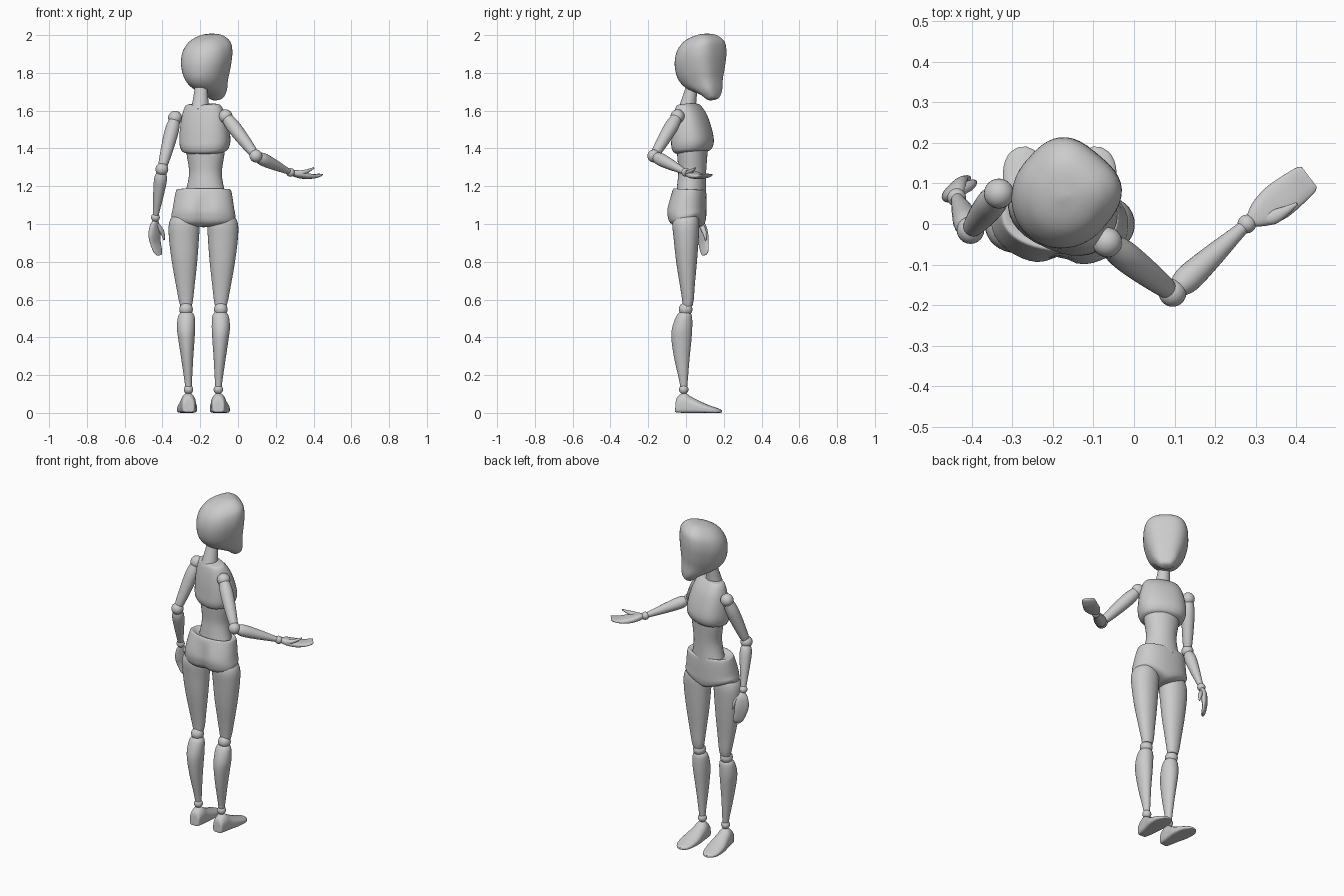
import bpy, bmesh, math
from mathutils import Vector, Matrix


def smooth(obj, angle=50):
    bpy.ops.object.select_all(action='DESELECT')
    obj.select_set(True)
    bpy.context.view_layer.objects.active = obj
    bpy.ops.object.shade_smooth_by_angle(angle=math.radians(angle))


def catmull(stations, steps):
    """Smooth interpolation of station tuples."""
    out, n = [], len(stations)
    for i in range(n - 1):
        p0, p1, p2, p3 = (stations[max(0, min(n - 1, i + k))] for k in (-1, 0, 1, 2))
        for s in range(steps):
            t = s / steps
            out.append([0.5 * (2 * b + (c - a) * t + (2 * a - 5 * b + 4 * c - d) * t * t
                               + (3 * b - a - 3 * c + d) * t ** 3)
                        for a, b, c, d in zip(p0, p1, p2, p3)])
    out.append(list(stations[-1]))
    return out


def loft(name, stations, side=(1, 0, 0), n_pos=2.0, n_neg=2.0, segs=32, steps=5, tweak=None):
    """Skin through superelliptic sections (x, y, z, half width, half depth)."""
    axis = (Vector(stations[-1][:3]) - Vector(stations[0][:3])).normalized()
    u = Vector(side)
    u = (u - axis * u.dot(axis)).normalized()
    v = axis.cross(u)
    bm, rings = bmesh.new(), []
    for x, y, z, a, b in catmull(stations, steps):
        ring = []
        for i in range(segs):
            t = 2 * math.pi * i / segs
            c, s = math.cos(t), math.sin(t)
            e = 2 / (n_pos if s > 0 else n_neg)
            p = Vector((x, y, z)) + u * max(a, .001) * math.copysign(abs(c) ** e, c) \
                + v * max(b, .001) * math.copysign(abs(s) ** e, s)
            ring.append(bm.verts.new(tweak(p) if tweak else p))
        rings.append(ring)
    for r, q in zip(rings, rings[1:]):
        for i in range(segs):
            j = (i + 1) % segs
            bm.faces.new((r[i], r[j], q[j], q[i]))
    bm.faces.new(rings[0][::-1])
    bm.faces.new(rings[-1])
    bmesh.ops.recalc_face_normals(bm, faces=bm.faces)
    mesh = bpy.data.meshes.new(name)
    bm.to_mesh(mesh)
    bm.free()
    obj = bpy.data.objects.new(name, mesh)
    bpy.context.collection.objects.link(obj)
    smooth(obj)
    return obj


def ball(name, loc, r):
    bpy.ops.mesh.primitive_uv_sphere_add(segments=24, ring_count=14, radius=r, location=loc)
    bpy.context.object.name = name
    smooth(bpy.context.object)


def limb(name, p, q, radii):
    """Round limb from p to q with (t, radius) profile."""
    p, q = Vector(p), Vector(q)
    loft(name, [(*p.lerp(q, t), r, r) for t, r in radii],
         side=(q - p).orthogonal(), segs=24)


def column(name, centre, yaw, rows, **kw):
    """Upright loft turned by yaw; rows are (z, forward offset, half width, half depth)."""
    s, c = math.sin(yaw), math.cos(yaw)
    loft(name, [(centre[0] - s * f, centre[1] + c * f, z, a, b) for z, f, a, b in rows],
         side=(c, s, 0), **kw)


# Head with a flattened face, turned towards the open hand
column("head", (-.173, .07), math.radians(-40), [
    (1.66, .095, .028, .02), (1.67, .092, .042, .032), (1.70, .075, .066, .053),
    (1.745, .028, .09, .1), (1.80, .006, .112, .128), (1.87, 0, .126, .138),
    (1.93, 0, .12, .13), (1.97, -.003, .092, .1), (1.99, -.005, .056, .062),
    (2.0, -.005, .006, .007)], n_pos=2.9, n_neg=2.0, segs=40)
loft("neck", [(-.2, .005, 1.6, .05, .048), (-.198, .015, 1.65, .042, .04),
              (-.195, .03, 1.72, .034, .032), (-.19, .045, 1.79, .032, .03)])

# Torso
column("chest", (-.178, .028), math.radians(-23), [
    (1.635, -.02, .075, .035), (1.625, -.018, .098, .052), (1.58, -.008, .118, .074),
    (1.52, 0, .13, .09), (1.46, .006, .136, .1), (1.42, .007, .134, .102),
    (1.39, .006, .122, .092), (1.378, .005, .1, .075)], n_pos=2.4, n_neg=2.4)
column("waist", (-.172, .033), math.radians(-15), [
    (1.42, 0, .108, .082), (1.36, 0, .1, .078), (1.28, 0, .088, .073),
    (1.22, -.003, .094, .074), (1.15, -.006, .112, .078)])


def pelvis_shape(p):
    dx = p.x + .183
    if p.y < 0:                       # cleft between the two back lobes
        p.y += .022 * math.exp(-(dx / .035) ** 2) * min(1, -p.y / .08) * max(0, min(1, (1.17 - p.z) / .08))
    if p.z < 1.08 and p.y > -.03:     # leg openings rise at the front
        p.z += .3 * abs(dx) * min(1, (p.y + .03) / .08) * (1.08 - p.z) / .09
    return p


column("pelvis", (-.183, .003), math.radians(-4), [
    (1.172, .015, .11, .06), (1.184, .015, .138, .08), (1.165, .013, .149, .09),
    (1.08, 0, .163, .104), (1.03, 0, .169, .102), (1.0, .002, .155, .09),
    (.985, .005, .1, .062), (.983, .005, .03, .02)], n_pos=2.2, n_neg=2.3, segs=48,
    tweak=pelvis_shape)

# Legs, mirrored about the pelvis centre
for name, s in (("left", -1), ("right", 1)):
    def X(d):
        return -.183 + s * d
    loft(name + "_thigh", [
        (X(.1), .0, 1.06, .03, .03), (X(.1), .0, 1.045, .062, .06), (X(.102), -.001, 1.0, .081, .071),
        (X(.103), .001, .92, .079, .066), (X(.1), .003, .8, .067, .055),
        (X(.096), .007, .68, .05, .04), (X(.093), .01, .6, .038, .031),
        (X(.092), .008, .565, .03, .026)], n_pos=2.1, n_neg=2.1)
    ball(name + "_knee", (X(.092), -.002, .548), .036)
    loft(name + "_calf", [
        (X(.091), -.004, .535, .028, .026), (X(.091), -.01, .51, .044, .042),
        (X(.092), -.02, .45, .048, .053), (X(.09), -.024, .39, .043, .053),
        (X(.086), -.022, .29, .032, .041), (X(.081), -.014, .18, .021, .024),
        (X(.079), -.012, .135, .017, .018)])
    ball(name + "_ankle", (X(.079), -.012, .124), .025)
    loft(name + "_foot", [
        (X(.079), -.056, .022, .018, .016), (X(.079), -.05, .043, .031, .04),
        (X(.08), -.012, .053, .039, .053), (X(.082), .025, .043, .044, .043),
        (X(.086), .08, .029, .052, .029), (X(.09), .14, .017, .049, .017),
        (X(.091), .175, .011, .034, .011), (X(.091), .19, .008, .01, .006)],
        n_pos=5, n_neg=2)

# Arms: shoulder, elbow, wrist joints with tapered limbs between
arms = {"left": ((-.333, .075, 1.562), (-.403, -.015, 1.29), (-.437, .065, 1.035)),
        "right": ((-.066, -.045, 1.57), (.095, -.17, 1.36), (.278, .0, 1.273))}
for name, (sh, el, wr) in arms.items():
    ball(name + "_shoulder", sh, .037)
    limb(name + "_upper_arm", sh, el, [(.05, .03), (.25, .037), (.55, .034), (.85, .027), (.95, .022)])
    ball(name + "_elbow", el, .034)
    limb(name + "_forearm", el, wr, [(.04, .022), (.2, .034), (.5, .029), (.8, .02), (.97, .015)])
    ball(name + "_wrist", wr, .023)

# Open right hand
loft("right_hand", [
    (.285, .005, 1.272, .014, .013), (.312, .024, 1.266, .034, .019),
    (.35, .052, 1.256, .045, .017), (.39, .083, 1.252, .043, .012),
    (.422, .108, 1.258, .038, .008), (.432, .116, 1.262, .03, .004)],
    side=(.62, -.78, 0), n_pos=2.6, n_neg=2.6)
loft("right_thumb", [
    (.305, .01, 1.268, .012, .012), (.34, .016, 1.272, .018, .013),
    (.37, .03, 1.281, .013, .01), (.402, .05, 1.297, .004, .004)], segs=16, side=(0, 1, 0))

# Relaxed left hand
loft("left_hand", [
    (-.438, .07, 1.022, .013, .013), (-.442, .079, .99, .031, .018),
    (-.442, .086, .945, .04, .017), (-.437, .093, .9, .036, .012),
    (-.424, .098, .855, .029, .009), (-.416, .098, .835, .016, .005)],
    side=(.72, .69, 0), n_pos=2.4, n_neg=2.4)
loft("left_thumb", [
    (-.43, .08, 1.0, .012, .012), (-.41, .092, .97, .014, .013),
    (-.397, .1, .945, .01, .01), (-.391, .105, .915, .004, .004)], segs=16)
